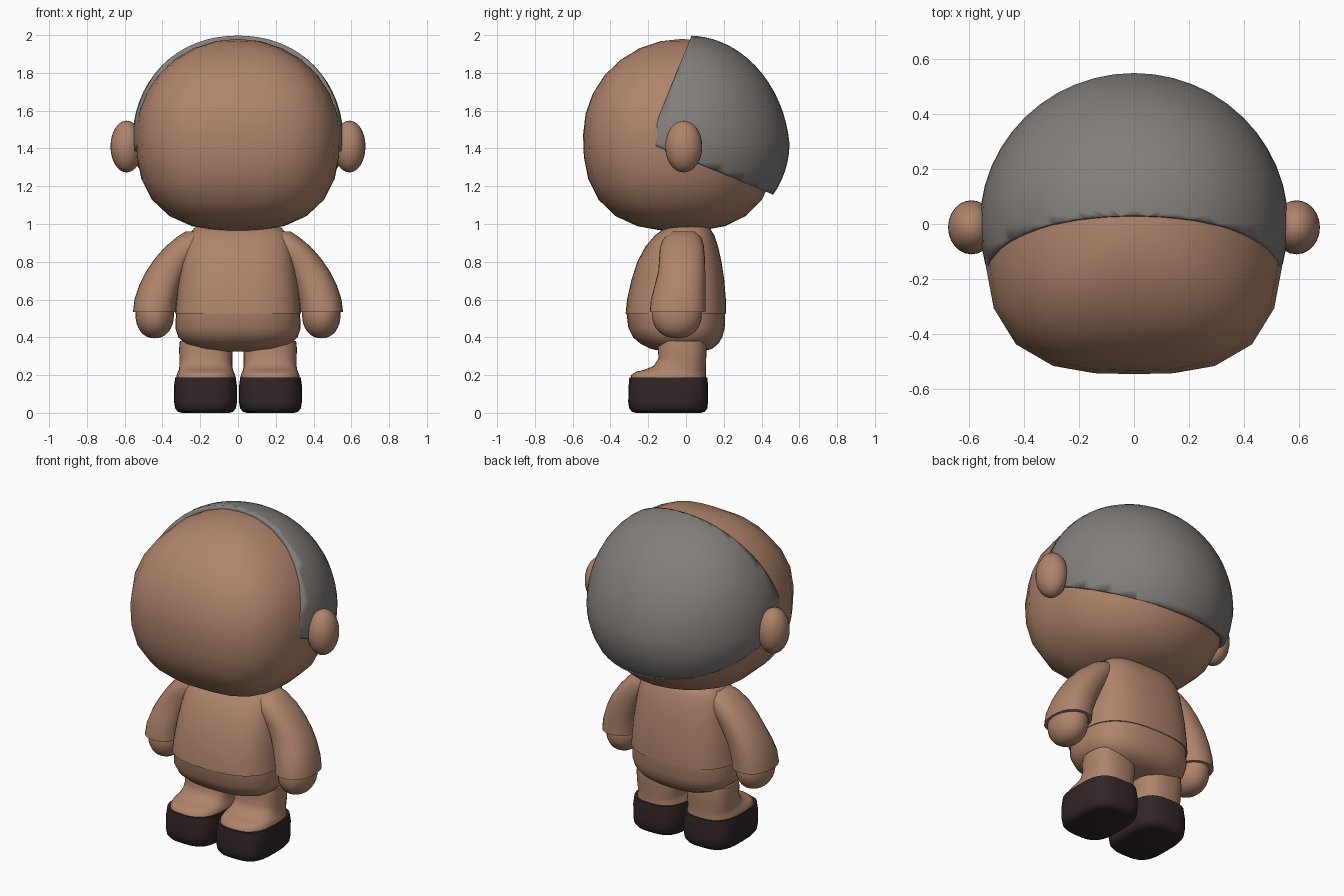
import bpy, bmesh, math
from mathutils import Vector

if "Cube" in bpy.data.objects:
    bpy.data.objects.remove(bpy.data.objects["Cube"])


def material(name, rgb):
    m = bpy.data.materials.new(name)
    m.diffuse_color = (*rgb, 1)
    m.use_nodes = True
    m.node_tree.nodes["Principled BSDF"].inputs["Base Color"].default_value = m.diffuse_color
    return m


SKIN = material("warm brown", (0.43, 0.23, 0.148))
HAIR = material("warm grey", (0.23, 0.21, 0.198))
SHOE = material("dark brown", (0.032, 0.019, 0.02))


def finish(name, bm, mat, angle=50):
    bmesh.ops.recalc_face_normals(bm, faces=bm.faces)
    me = bpy.data.meshes.new(name)
    bm.to_mesh(me)
    bm.free()
    me.materials.append(mat)
    for f in me.polygons:
        f.use_smooth = True
    me.set_sharp_from_angle(angle=math.radians(angle))
    ob = bpy.data.objects.new(name, me)
    bpy.context.collection.objects.link(ob)
    return ob


def blob(center, rx, front, back, top, bottom, segs, rings,
         p_front=2, p_back=2, q_top=2, q_bottom=2, taper=0):
    """Rounded superellipsoid with different front/back and top/bottom halves."""
    bm = bmesh.new()
    bmesh.ops.create_uvsphere(bm, u_segments=segs, v_segments=rings, radius=1)
    for v in bm.verts:
        x, y, z = v.co
        p = p_front if y < 0 else p_back
        q = q_top if z > 0 else q_bottom
        flat = (abs(x) ** p + abs(y) ** p) ** (1 / p)
        k = (flat ** q + abs(z) ** q) ** (-1 / q)
        x, y, z = x * k, y * k, z * k
        if y > 0 and z > 0:
            y *= 1 - taper * z
        v.co = Vector(center) + Vector((x * rx, y * (front if y < 0 else back),
                                        z * (top if z > 0 else bottom)))
    return bm


def loft(stations, n=32, p=2.4):
    """Stack of rounded rings: (z, x centre, x radius, y front, y back)."""
    bm = bmesh.new()
    rings = []
    for z, cx, rx, y0, y1 in stations:
        ring = []
        for i in range(n):
            a = 2 * math.pi * i / n
            c, s = math.cos(a), math.sin(a)
            x = math.copysign(abs(c) ** (2 / p), c) * rx
            y = math.copysign(abs(s) ** (2 / p), s) * (y1 - y0) / 2
            ring.append(bm.verts.new((cx + x, (y0 + y1) / 2 + y, z)))
        rings.append(ring)
    for a, b in zip(rings, rings[1:]):
        for i in range(n):
            j = (i + 1) % n
            bm.faces.new((a[i], a[j], b[j], b[i]))
    bm.faces.new(rings[0])
    bm.faces.new(rings[-1])
    return bm


# Head: coarse rounded block, squarer at the front and jaw
finish("head", blob((0, -0.02, 1.47), 0.54, 0.525, 0.5, 0.51, 0.507, 24, 14,
                    p_front=3.0, q_bottom=2.6, taper=0.04), SKIN, 80)

# Hair: shell over the back of the head, trimmed by two planes
bm = blob((0, 0, 1.425), 0.56, 0.55, 0.548, 0.573, 0.5, 48, 32,
          q_top=2.12, taper=0.1)
for point, normal in (((0, 0.03, 2.0), (0, -0.57, 0.23)),
                      ((0, -0.2, 1.43), (0, -0.27, -0.65))):
    bmesh.ops.bisect_plane(bm, geom=bm.verts[:] + bm.edges[:] + bm.faces[:],
                           plane_co=point, plane_no=normal, clear_outer=True)
hair = finish("hair", bm, HAIR)
shell = hair.modifiers.new("thickness", 'SOLIDIFY')
shell.thickness = 0.04
shell.offset = -1

# Torso: shirt over the trouser seat
finish("shirt", loft([
    (0.525, 0, 0.333, -0.32, 0.212), (0.60, 0, 0.326, -0.312, 0.211),
    (0.70, 0, 0.315, -0.29, 0.203), (0.80, 0, 0.30, -0.258, 0.188),
    (0.88, 0, 0.285, -0.215, 0.17), (0.94, 0, 0.265, -0.165, 0.15),
    (0.98, 0, 0.23, -0.11, 0.125), (1.0, 0, 0.16, -0.06, 0.09)], 40, 2.7), SKIN)
finish("trouser_seat", loft([
    (0.325, 0, 0.14, -0.12, 0.09), (0.34, 0, 0.22, -0.19, 0.14),
    (0.365, 0, 0.28, -0.24, 0.17), (0.40, 0, 0.316, -0.28, 0.192),
    (0.45, 0, 0.332, -0.305, 0.205), (0.53, 0, 0.328, -0.315, 0.208)], 40, 2.6), SKIN)

# Paired parts
for side, s in (("left", 1), ("right", -1)):
    finish(side + "_ear", blob((s * 0.59, -0.012, 1.41), 0.085, 0.098, 0.098,
                               0.137, 0.137, 24, 16), SKIN)
    finish(side + "_sleeve", loft([
        (z, s * cx, rx, a, b) for z, cx, rx, a, b in (
            (0.535, 0.443, 0.113, -0.192, 0.102), (0.60, 0.436, 0.112, -0.186, 0.102),
            (0.68, 0.41, 0.112, -0.165, 0.102), (0.75, 0.376, 0.11, -0.147, 0.102),
            (0.82, 0.33, 0.108, -0.142, 0.10), (0.88, 0.28, 0.105, -0.138, 0.095),
            (0.93, 0.235, 0.09, -0.115, 0.08), (0.96, 0.21, 0.07, -0.075, 0.05))],
        28, 2.3), SKIN)
    finish(side + "_hand", blob((s * 0.441, -0.048, 0.525), 0.102, 0.132, 0.132,
                                0.1, 0.13, 24, 16, q_bottom=2.2), SKIN)
    # Leg flares forward into the instep above the shoe
    finish(side + "_leg", loft([
        (z, s * 0.17, rx, a, b) for z, rx, a, b in (
            (0.17, 0.158, -0.295, 0.108), (0.20, 0.155, -0.29, 0.106),
            (0.217, 0.148, -0.268, 0.106), (0.228, 0.143, -0.22, 0.106),
            (0.25, 0.14, -0.17, 0.106), (0.29, 0.14, -0.145, 0.107),
            (0.34, 0.142, -0.15, 0.11), (0.38, 0.138, -0.14, 0.105))],
        32, 2.6), SKIN)
    finish(side + "_shoe", loft([
        (z, s * 0.172, rx, a, b) for z, rx, a, b in (
            (0.0, 0.125, -0.265, 0.08), (0.006, 0.146, -0.286, 0.1),
            (0.025, 0.161, -0.301, 0.113), (0.06, 0.167, -0.306, 0.117),
            (0.14, 0.167, -0.304, 0.117), (0.188, 0.16, -0.3, 0.113))],
        32, 3.2), SHOE)
